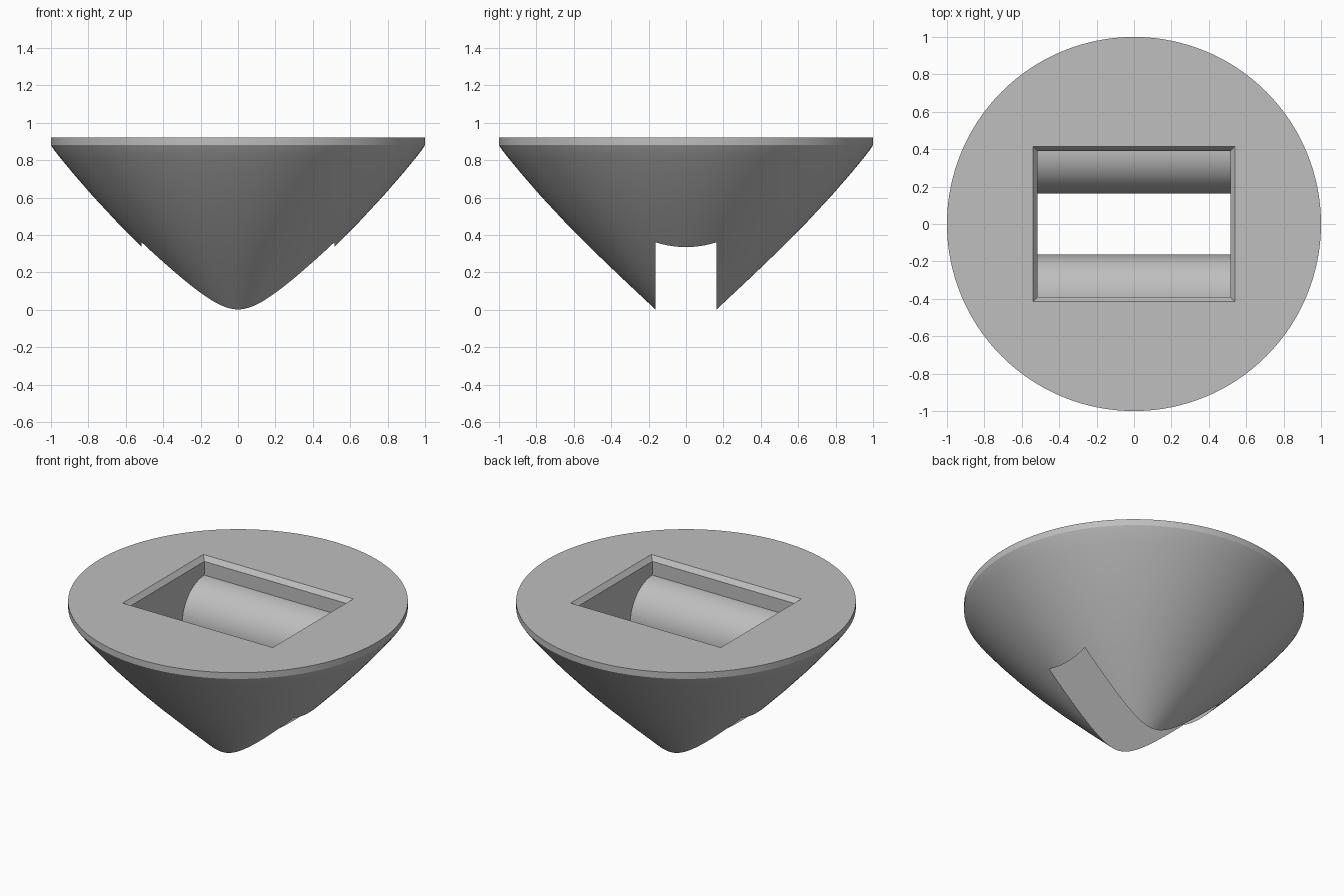
import bpy, bmesh
from math import sin, cos, pi

cube = bpy.data.objects.get("Cube")
if cube:
    bpy.data.objects.remove(cube, do_unlink=True)

SLOT_X, SLOT_Y, POCKET_Y = 0.515, 0.164, 0.39
TOP, RADIUS = 0.92, 0.226

grey = bpy.data.materials.new("plain grey")
grey.use_nodes = True
colour = (0.52, 0.52, 0.52, 1)
grey.diffuse_color = colour
grey.node_tree.nodes["Principled BSDF"].inputs["Base Color"].default_value = colour


def make_object(name, bm):
    bmesh.ops.recalc_face_normals(bm, faces=bm.faces)
    mesh = bpy.data.meshes.new(name)
    bm.to_mesh(mesh)
    bm.free()
    mesh.materials.append(grey)
    obj = bpy.data.objects.new(name, mesh)
    bpy.context.collection.objects.link(obj)
    return obj


def lathe(name, profile, steps=128):
    bm = bmesh.new()
    verts = [bm.verts.new((r, 0, z)) for r, z in profile]
    edges = [bm.edges.new(pair) for pair in zip(verts, verts[1:])]
    bmesh.ops.spin(bm, geom=verts + edges, cent=(0, 0, 0), axis=(0, 0, 1),
                   angle=2 * pi, steps=steps)
    bmesh.ops.remove_doubles(bm, verts=bm.verts, dist=1e-5)
    return make_object(name, bm)


def bridge(name, ring_a, ring_b):
    """Solid between two matching outlines."""
    bm = bmesh.new()
    a = [bm.verts.new(p) for p in ring_a]
    b = [bm.verts.new(p) for p in ring_b]
    bm.faces.new(a)
    bm.faces.new(b[::-1])
    for i in range(len(a)):
        j = (i + 1) % len(a)
        bm.faces.new((a[i], b[i], b[j], a[j]))
    return make_object(name, bm)


# Conical body with a slightly bulging flank and a thin straight rim
body = lathe("conical_body", [
    (0, -0.155), (0.165, 0.003), (0.34, 0.167), (0.515, 0.335), (0.65, 0.472),
    (0.78, 0.612), (0.88, 0.727), (0.95, 0.812), (0.98, 0.85), (1, 0.88),
    (1, TOP), (0, TOP)])

# Pocket cutter: wide at the top, rounded shoulders, narrow slot below
half = [(POCKET_Y, 1.2)]
for i in range(25):
    t = pi / 2 * i / 24
    half.append((POCKET_Y - RADIUS * sin(t), 0.575 + RADIUS * cos(t)))
half.append((SLOT_Y, -0.4))
outline = half + [(-y, z) for y, z in reversed(half)]
pocket = bridge("pocket_cutter", [(-SLOT_X, y, z) for y, z in outline],
                [(SLOT_X, y, z) for y, z in outline])


# Flared cutter for the bevelled mouth
def mouth_ring(z):
    grow = (z - 0.89) * 0.8
    x, y = SLOT_X + grow, POCKET_Y + grow
    return [(-x, -y, z), (x, -y, z), (x, y, z), (-x, y, z)]


mouth = bridge("mouth_cutter", mouth_ring(0.86), mouth_ring(1.0))

# Cut the body, then shade it
bpy.context.view_layer.objects.active = body
for cutter in (pocket, mouth):
    cutter.hide_render = True
    mod = body.modifiers.new(cutter.name, 'BOOLEAN')
    mod.operation, mod.solver, mod.object = 'DIFFERENCE', 'EXACT', cutter
    bpy.ops.object.modifier_apply(modifier=mod.name)
    bpy.data.objects.remove(cutter, do_unlink=True)

bpy.ops.object.select_all(action='DESELECT')
body.select_set(True)
bpy.ops.object.shade_smooth_by_angle(angle=pi / 6)
